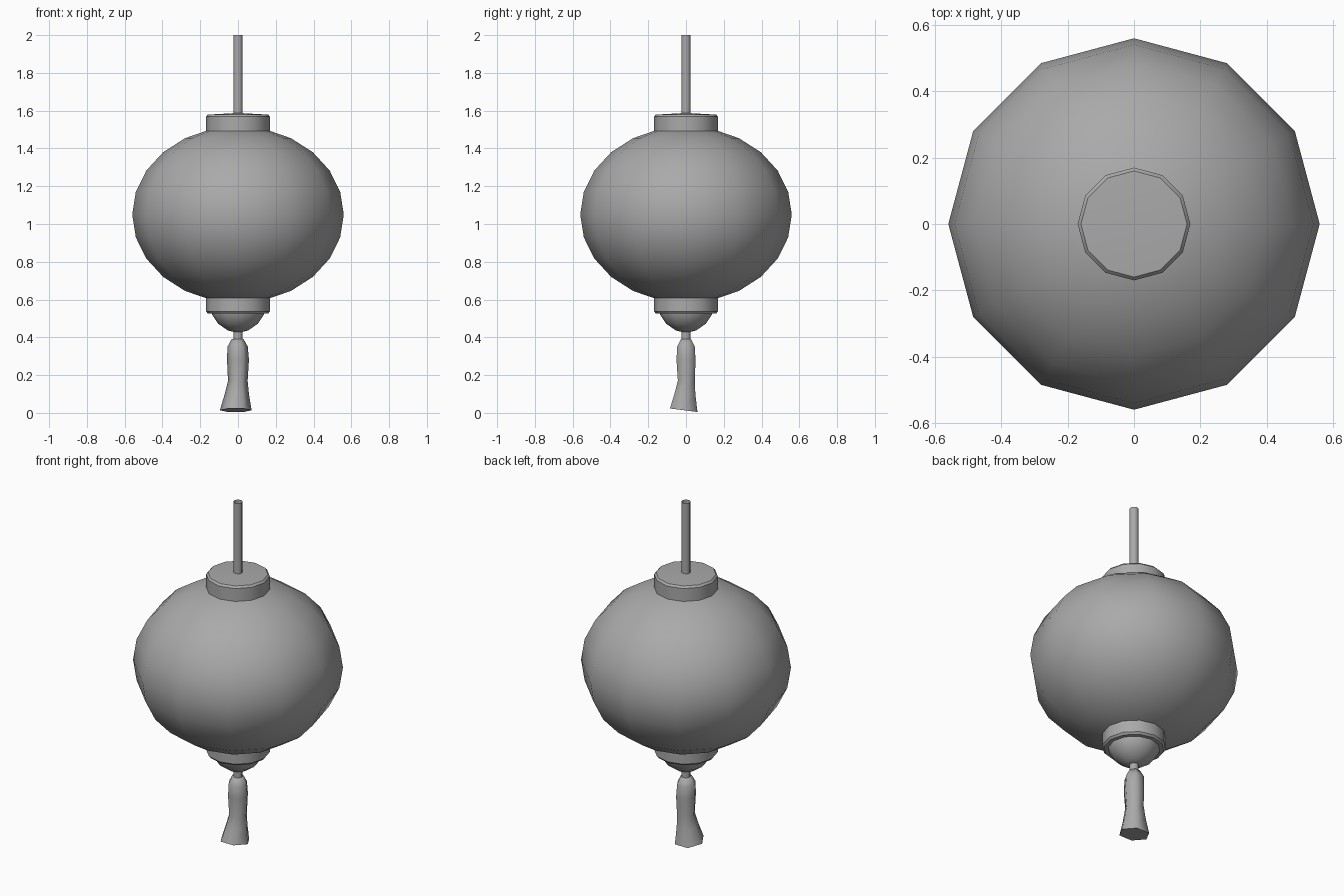
import bpy, bmesh
from math import cos, sin, pi, radians

if "Cube" in bpy.data.objects:
    bpy.data.objects.remove(bpy.data.objects["Cube"], do_unlink=True)

grey = bpy.data.materials.new("mid_grey")
grey.use_nodes = True
colour = (0.4, 0.4, 0.4, 1)
grey.diffuse_color = colour
grey.node_tree.nodes["Principled BSDF"].inputs["Base Color"].default_value = colour


def loft(name, rings, sides, close_start=False, close_end=False, smooth=50):
    """Skin rings given as (radius, z, x offset, y offset, y tilt), bottom to top."""
    bm = bmesh.new()
    loops = []
    for r, z, *rest in rings:
        dx, dy, tilt = (list(rest) + [0, 0, 0])[:3]
        if r == 0:
            loops.append([bm.verts.new((dx, dy, z))])
            continue
        angles = [2 * pi * i / sides for i in range(sides)]
        loops.append([bm.verts.new((dx + r * cos(a), dy + r * sin(a), z - tilt * r * sin(a)))
                      for a in angles])
    for low, high in zip(loops, loops[1:]):
        for i in range(sides):
            j = (i + 1) % sides
            if len(low) == 1:
                bm.faces.new((low[0], high[j], high[i]))
            elif len(high) == 1:
                bm.faces.new((low[i], low[j], high[0]))
            else:
                bm.faces.new((low[i], low[j], high[j], high[i]))
    if close_start:
        bm.faces.new(loops[0][::-1])
    if close_end:
        bm.faces.new(loops[-1])
    mesh = bpy.data.meshes.new(name)
    bm.to_mesh(mesh)
    bm.free()
    mesh.materials.append(grey)
    obj = bpy.data.objects.new(name, mesh)
    bpy.context.collection.objects.link(obj)
    bpy.ops.object.select_all(action="DESELECT")
    obj.select_set(True)
    bpy.context.view_layer.objects.active = obj
    bpy.ops.object.shade_smooth_by_angle(angle=radians(smooth))
    return obj


# Round paper body
body = [(0.56 * cos(a), 1.05 + 0.467 * sin(a))
        for a in (radians(d) for d in range(-75, 90, 15))]
loft("lantern_body", [(0, 0.583)] + body + [(0, 1.517)], 12)

# Collars above and below, with small bevels
loft("top_collar", [(0.17, 1.48), (0.17, 1.568), (0.16, 1.579), (0, 1.588)], 12,
     close_start=True, smooth=40)
loft("bottom_collar", [(0, 0.525), (0.16, 0.527), (0.17, 0.538), (0.17, 0.62)], 12,
     close_end=True, smooth=40)

# Half-round finial
loft("bottom_finial", [(0, 0.422), (0.055, 0.437), (0.105, 0.472), (0.138, 0.522), (0.14, 0.54)], 12,
     close_end=True)

# Hanging cord, open at the top, and the short tassel cord
loft("hanging_cord", [(0.025, 1.55), (0.025, 2)], 8)
loft("tassel_cord", [(0.025, 0.37), (0.025, 0.45)], 8)

# Six-sided tassel with a slanted, flared hem
loft("tassel", [(0.084, 0.014, -0.012, -0.012, 0.13), (0.064, 0.1, -0.006, -0.006),
                (0.052, 0.17, -0.001, 0.002), (0.058, 0.28), (0.054, 0.35, -0.002),
                (0.032, 0.39, -0.002)], 6,
     close_start=True, close_end=True, smooth=65)
